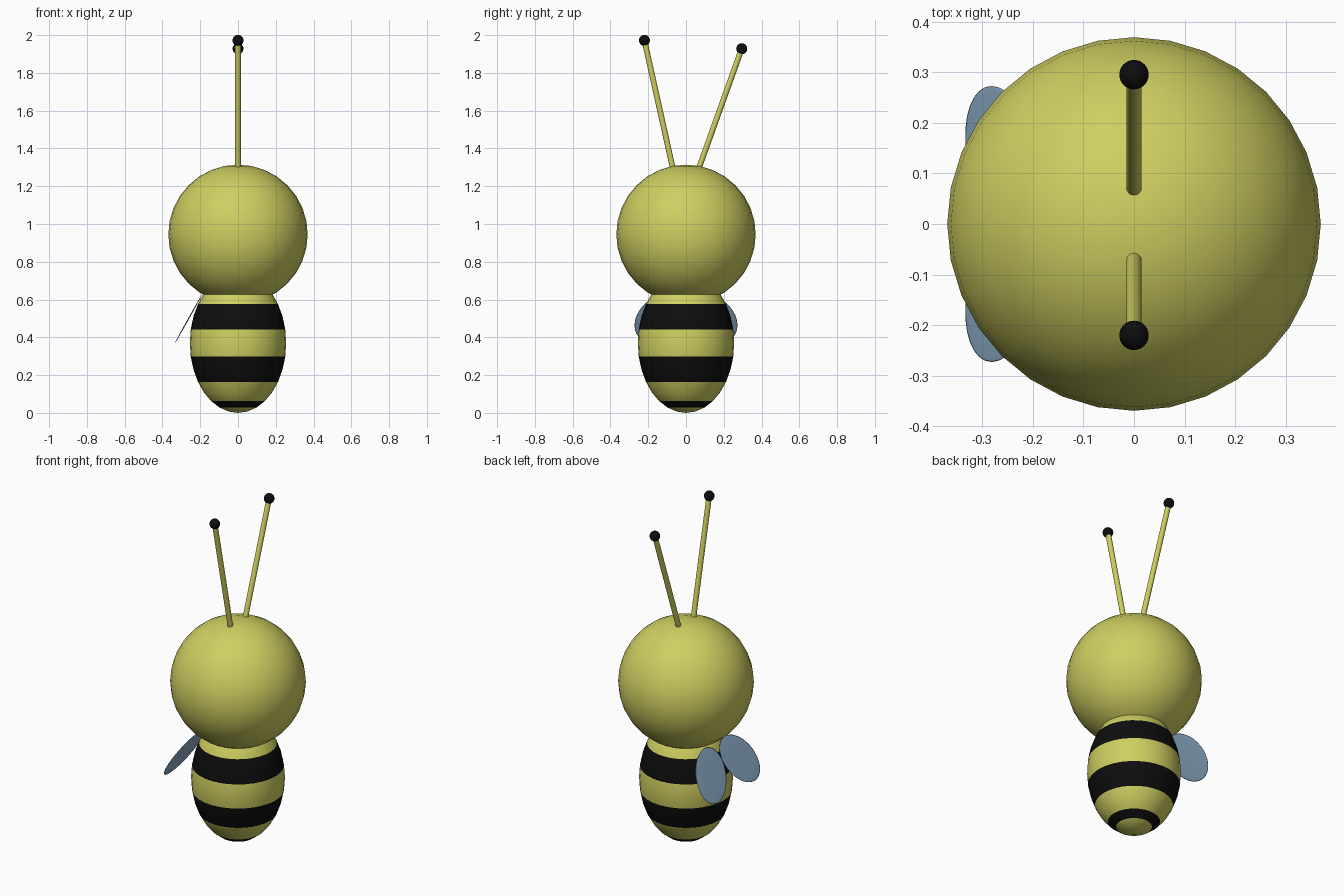
import bpy, math
from mathutils import Vector, Matrix

if "Cube" in bpy.data.objects:
    bpy.data.objects.remove(bpy.data.objects["Cube"])


def material(name, rgb):
    m = bpy.data.materials.new(name)
    m.diffuse_color = (*rgb, 1)
    m.use_nodes = True
    m.node_tree.nodes["Principled BSDF"].inputs["Base Color"].default_value = m.diffuse_color
    return m


YELLOW = material("yellow", (0.62, 0.62, 0.12))
BLACK = material("black", (0.004, 0.004, 0.004))
BLUE = material("wing_blue", (0.25, 0.40, 0.55))


def finish(name, mat):
    ob = bpy.context.object
    ob.name = name
    ob.data.materials.append(mat)
    bpy.ops.object.shade_smooth()
    return ob


def ellipsoid(name, mat, loc, radii, segs=32, rings=16):
    bpy.ops.mesh.primitive_uv_sphere_add(segments=segs, ring_count=rings, radius=1, location=loc)
    ob = finish(name, mat)
    ob.data.transform(Matrix.Diagonal((*radii, 1)))
    return ob


# Head
ellipsoid("head", YELLOW, (0, 0, 0.945), (0.369, 0.369, 0.369))

# Body, with whole rings of faces painted as stripes
body = ellipsoid("striped_body", YELLOW, (0, 0, 0.37), (0.255, 0.255, 0.37))
body.data.materials.append(BLACK)
for p in body.data.polygons:
    z = sum(body.data.vertices[i].co.z / 0.37 for i in p.vertices) / len(p.vertices)
    ring = int(math.degrees(math.acos(max(-1, min(1, -z)))) / 11.25)
    if ring in (2, 5, 6, 9, 10):
        p.material_index = 1

# Antennae: thin rods with a ball at each tip
for side, base, tip in (("front", (0, -0.06, 1.25), (0, -0.22, 1.972)),
                        ("back", (0, 0.052, 1.25), (0, 0.295, 1.928))):
    a, b = Vector(base), Vector(tip)
    d = b - a
    bpy.ops.mesh.primitive_cylinder_add(vertices=24, radius=0.015, depth=d.length, location=(a + b) / 2,
                                        rotation=d.to_track_quat('Z', 'Y').to_euler())
    finish(side + "_antenna", YELLOW)
    bpy.ops.object.shade_smooth_by_angle()
    ellipsoid(side + "_antenna_ball", BLACK, b, (0.029, 0.029, 0.029))

# Wings: two thin ovals splayed in one sloping plane on the -x side
slope = Vector((0.489, 0, 0.873)).normalized()
splay = math.radians(37)
for side, s in (("front", -1), ("back", 1)):
    wing = ellipsoid(side + "_wing", BLUE, (0, 0, 0), (0.162, 0.120, 0.003))
    long = Vector((0, s * math.sin(splay), 0)) - slope * math.cos(splay)
    normal = slope.cross(Vector((0, 1, 0)))
    wing.matrix_world = (Matrix.Translation((-0.261, s * 0.136, 0.50))
                         @ Matrix((long, normal.cross(long), normal)).transposed().to_4x4())
